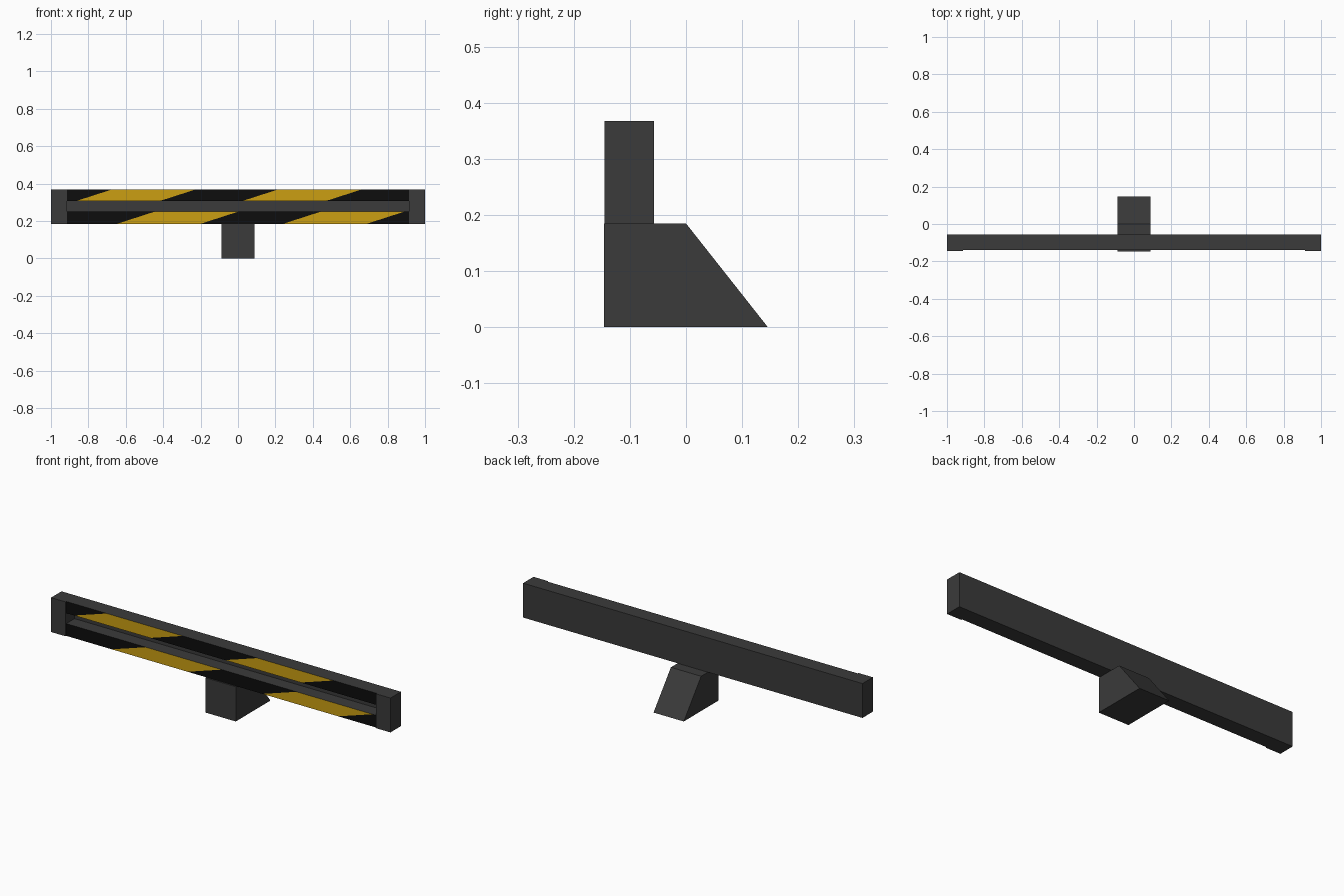
import bpy, bmesh
from mathutils import Vector

if "Cube" in bpy.data.objects:
    bpy.data.objects.remove(bpy.data.objects["Cube"])


def material(name, rgb):
    m = bpy.data.materials.new(name)
    m.diffuse_color = (*rgb, 1)
    m.use_nodes = True
    m.node_tree.nodes["Principled BSDF"].inputs["Base Color"].default_value = m.diffuse_color
    return m


GREY = material("dark grey", (0.043, 0.043, 0.043))
BLACK = material("black", (0.004, 0.004, 0.004))
YELLOW = material("warning yellow", (0.60, 0.345, 0.006))


def extrude_profile(points, x0, x1, ends=True):
    """Sweep a closed (y, z) profile along x."""
    bm = bmesh.new()
    a = [bm.verts.new((x0, y, z)) for y, z in points]
    b = [bm.verts.new((x1, y, z)) for y, z in points]
    n = len(points)
    for i in range(n):
        j = (i + 1) % n
        bm.faces.new((a[i], a[j], b[j], b[i]))
    if ends:
        bm.faces.new(a[::-1])
        bm.faces.new(b)
    return bm


def finish(bm, name, mats):
    bmesh.ops.recalc_face_normals(bm, faces=bm.faces)
    me = bpy.data.meshes.new(name)
    bm.to_mesh(me)
    bm.free()
    for m in mats:
        me.materials.append(m)
    ob = bpy.data.objects.new(name, me)
    bpy.context.collection.objects.link(ob)
    return ob


BACK, LIP, CAP = -0.057, -0.139, -0.145
Z0, Z1, G0, G1 = 0.185, 0.368, 0.25, 0.306
INNER = 0.915

# Foot with sloping back
finish(extrude_profile([(-0.146, 0), (0.146, 0), (0.0, Z0), (-0.146, Z0)],
                       -0.089, 0.089), "foot", [GREY])

# End caps
for side, name in ((-1, "left_end_cap"), (1, "right_end_cap")):
    x0, x1 = sorted((side * INNER, side))
    finish(extrude_profile([(CAP, Z0), (BACK, Z0), (BACK, Z1), (CAP, Z1)],
                           x0, x1), name, [GREY])

# Grooved beam
FLOOR = LIP + 0.07
bm = extrude_profile([(BACK, Z0), (BACK, Z1), (LIP, Z1), (LIP, G1),
                      (FLOOR, G1), (FLOOR, G0), (LIP, G0), (LIP, Z0)],
                     -INNER, INNER, ends=False)

# Slanted warning stripes cut into the two front lips
SLOPE, PERIOD, WIDTH = 3.1, 0.888, 0.447
START = {"lower": (-0.647, Z0), "upper": (-0.868, G1)}


def lip_faces(which):
    out = []
    for f in bm.faces:
        if all(abs(v.co.y - LIP) < 1e-4 for v in f.verts):
            if (f.calc_center_median().z > (G0 + G1) / 2) == (which == "upper"):
                out.append(f)
    return out


for which, (sx, sz) in START.items():
    for k in range(2):
        for edge in (0, WIDTH):
            faces = lip_faces(which)
            geom = set(faces)
            for f in faces:
                geom.update(f.edges)
                geom.update(f.verts)
            bmesh.ops.bisect_plane(bm, geom=list(geom), dist=1e-6,
                                   plane_co=(sx + k * PERIOD + edge, LIP, sz),
                                   plane_no=Vector((1, 0, -SLOPE)).normalized())
    for f in lip_faces(which):
        c = f.calc_center_median()
        t = c.x - sx - SLOPE * (c.z - sz)
        yellow = 0 < t < PERIOD + WIDTH and t % PERIOD < WIDTH
        f.material_index = 2 if yellow else 1
finish(bm, "striped_beam", [GREY, BLACK, YELLOW])
